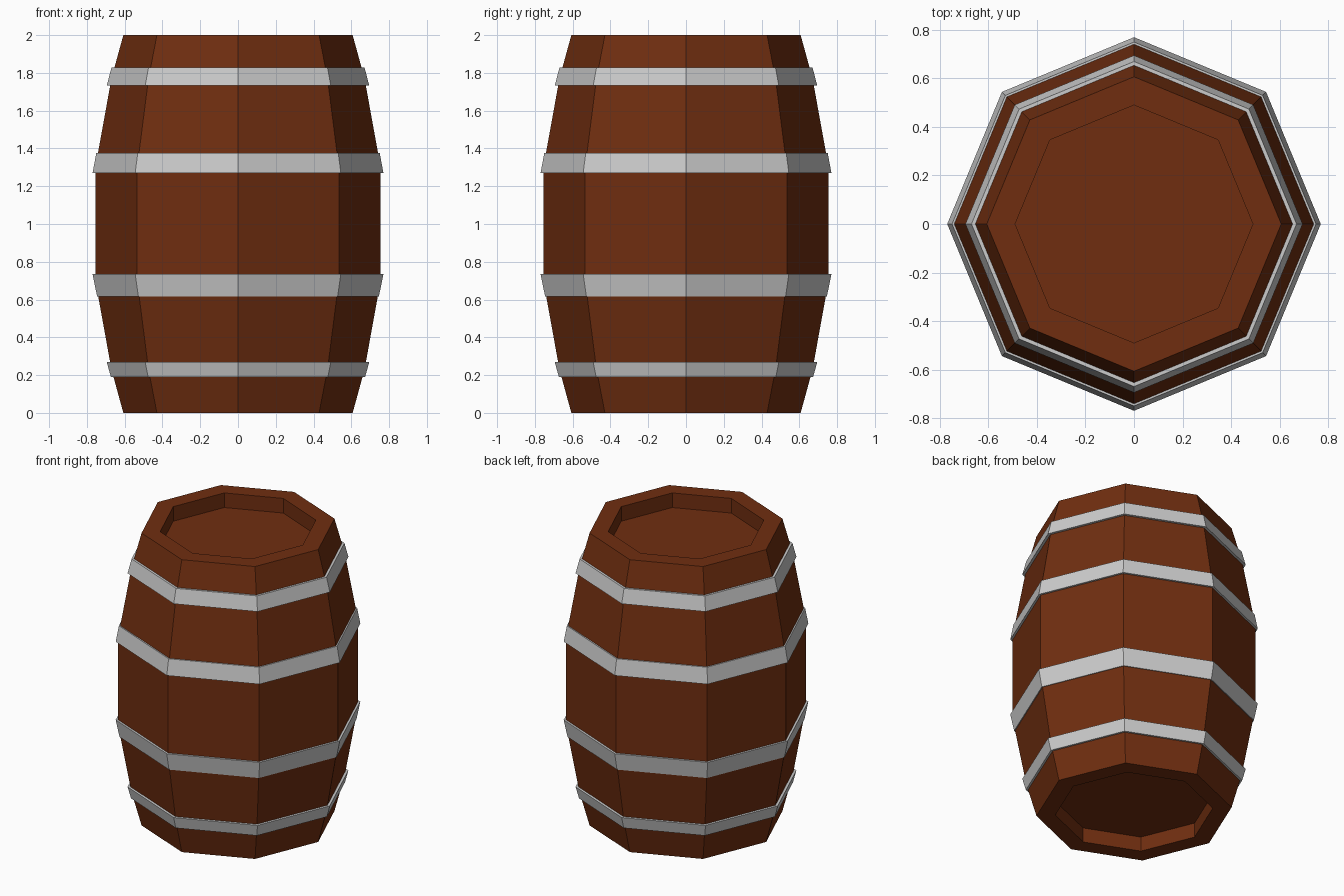
import bpy, bmesh
from math import cos, sin, pi

if "Cube" in bpy.data.objects:
    bpy.data.objects.remove(bpy.data.objects["Cube"])

SIDES = 8

def lathe(name, profile, closed=False, material=None):
    """Revolve (radius, z) points into an eight-sided flat-shaded solid."""
    bm = bmesh.new()
    rings = [[bm.verts.new((r * cos(2 * pi * i / SIDES), r * sin(2 * pi * i / SIDES), z))
              for i in range(SIDES)] for r, z in profile]
    pairs = list(zip(rings, rings[1:]))
    if closed:
        pairs.append((rings[-1], rings[0]))
    else:
        bm.faces.new(rings[0])
        bm.faces.new(rings[-1])
    for a, b in pairs:
        for i in range(SIDES):
            j = (i + 1) % SIDES
            bm.faces.new((a[i], a[j], b[j], b[i]))
    bmesh.ops.recalc_face_normals(bm, faces=bm.faces)
    mesh = bpy.data.meshes.new(name)
    bm.to_mesh(mesh)
    bm.free()
    if material:
        mesh.materials.append(material)
    obj = bpy.data.objects.new(name, mesh)
    bpy.context.collection.objects.link(obj)
    return obj

wood = bpy.data.materials.new("brown_wood")
wood.diffuse_color = (0.16, 0.027, 0.005, 1)
wood.use_nodes = True
wood.node_tree.nodes["Principled BSDF"].inputs["Base Color"].default_value = wood.diffuse_color

# Barrel body with recessed lids at both ends
lathe("barrel_body", [
    (0.49, 0.10), (0.49, 0.0), (0.607, 0.0), (0.67, 0.23), (0.755, 0.70),
    (0.755, 1.30), (0.67, 1.77), (0.607, 2.0), (0.49, 2.0), (0.49, 1.90),
], material=wood)

# Metal hoops: bottom z, bottom radius, top z, top radius
hoops = {
    "bottom_hoop": (0.19, 0.673, 0.27, 0.695),
    "lower_middle_hoop": (0.617, 0.746, 0.735, 0.77),
    "upper_middle_hoop": (1.27, 0.77, 1.377, 0.75),
    "top_hoop": (1.732, 0.695, 1.828, 0.67),
}
WALL = 0.03
for name, (z0, r0, z1, r1) in hoops.items():
    lathe(name, [(r0 - WALL, z0), (r0, z0), (r1, z1), (r1 - WALL, z1)], closed=True)
